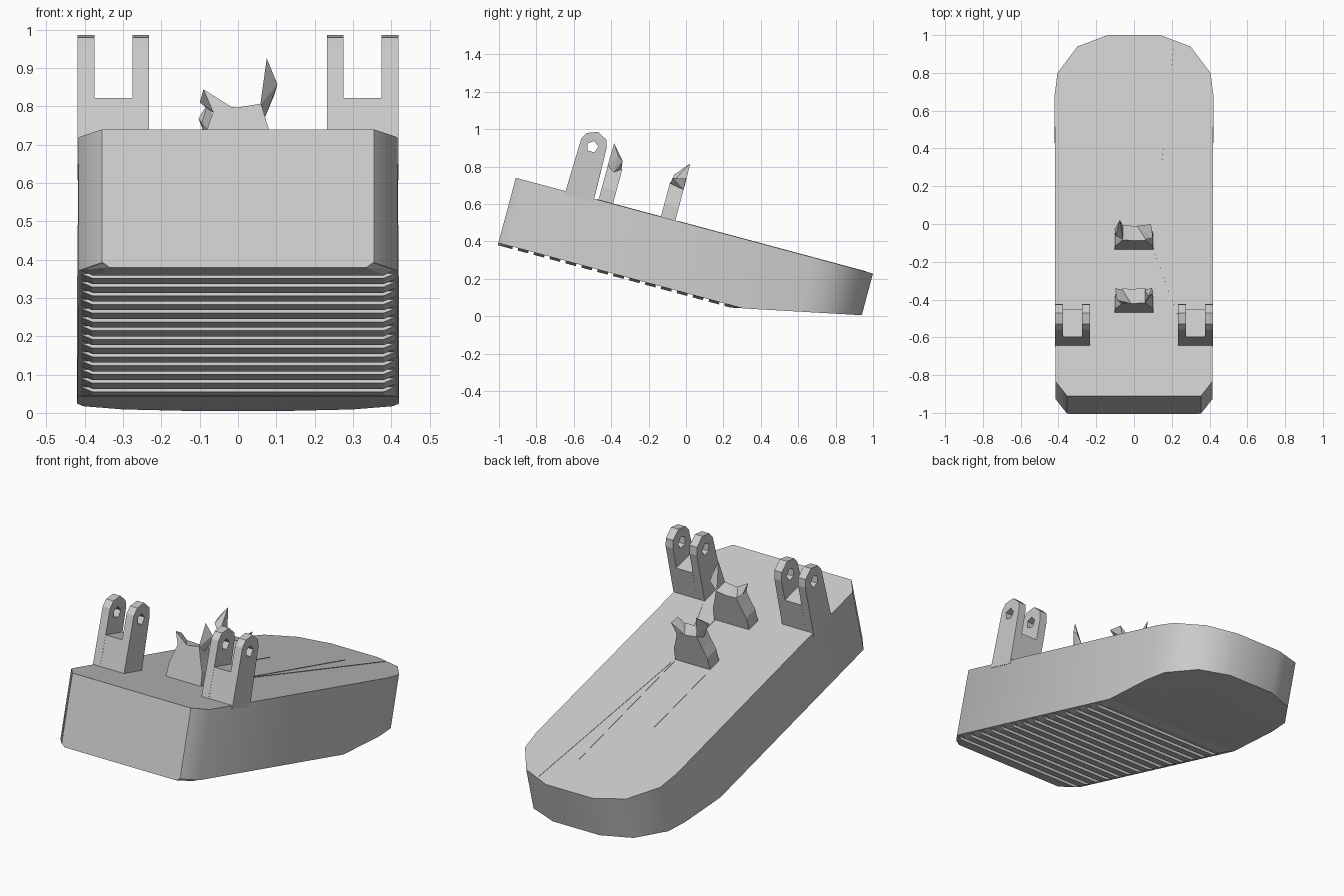
import bpy, bmesh, math
from mathutils import Matrix, Vector

cube = bpy.data.objects.get("Cube")
if cube:
    bpy.data.objects.remove(cube, do_unlink=True)

grey = bpy.data.materials.new("plain_grey")
grey.use_nodes = True
colour = (0.6, 0.6, 0.6, 1)
grey.diffuse_color = colour
grey.node_tree.nodes["Principled BSDF"].inputs["Base Color"].default_value = colour

# Local frame: x across, y back along the deck, z up from the tilted deck
TILT = Matrix.Translation((0, -0.91, 0.74)) @ Matrix.Rotation(math.radians(-15), 4, "X")


def finish(name, bm, smooth=None):
    bmesh.ops.recalc_face_normals(bm, faces=bm.faces)
    mesh = bpy.data.meshes.new(name)
    bm.to_mesh(mesh)
    bm.free()
    mesh.transform(TILT)
    mesh.materials.append(grey)
    obj = bpy.data.objects.new(name, mesh)
    bpy.context.collection.objects.link(obj)
    if smooth:
        bpy.ops.object.select_all(action="DESELECT")
        obj.select_set(True)
        bpy.context.view_layer.objects.active = obj
        bpy.ops.object.shade_smooth_by_angle(angle=math.radians(smooth))


def add_loop(bm, points):
    verts = [bm.verts.new(p) for p in points]
    return [bm.edges.new((a, b)) for a, b in zip(verts, verts[1:] + verts[:1])]


def prism(bm, loops, direction):
    """Fill one outline, with any holes, and extrude it."""
    edges = [e for points in loops for e in add_loop(bm, points)]
    if len(loops) == 1:
        filled = [bm.faces.new([e.verts[0] for e in edges])]
    else:
        made = bmesh.ops.triangle_fill(bm, use_beauty=True, edges=edges)["geom"]
        filled = [g for g in made if isinstance(g, bmesh.types.BMFace)]
    extruded = bmesh.ops.extrude_face_region(bm, geom=filled, use_keep_orig=True)["geom"]
    moved = [g for g in extruded if isinstance(g, bmesh.types.BMVert)]
    bmesh.ops.translate(bm, vec=Vector(direction), verts=moved)


def hull(bm, points):
    verts = [bm.verts.new(p) for p in points]
    bmesh.ops.convex_hull(bm, input=verts)


# Deck: chamfered front, rounded back, underside cut up towards the back
half = [(0.355, 0), (0.416, 0.08), (0.42, 1.65), (0.405, 1.77), (0.3, 1.915), (0.14, 1.977)]
outline = half + [(-x, y) for x, y in reversed(half)]
bm = bmesh.new()
prism(bm, [[(x, y, 0) for x, y in outline]], (0, 0, -0.36))
cut = bmesh.ops.bisect_plane(
    bm, geom=bm.verts[:] + bm.edges[:] + bm.faces[:],
    plane_co=(0, 1.291, -0.373), plane_no=(0, 0.203, -0.979), clear_outer=True)
bmesh.ops.edgeloop_fill(bm, edges=[g for g in cut["geom_cut"] if isinstance(g, bmesh.types.BMEdge)])
finish("deck", bm, 40)


# Underside slats with slanted ends
def slat(bm, start, end, front=(0.415, 0.38), tail=0):
    rows = [(start, front, 0), (end, (0.415, 0.38), tail)]
    points = []
    for y, (top, bottom), slope in rows:
        for s in (-1, 1):
            points += [(s * top, y + slope, -0.358), (s * bottom, y, -0.373)]
    hull(bm, points)


bm = bmesh.new()
pitch, first, gap, count = 0.088, 0.11, 0.03, 13
slat(bm, 0, first - gap, front=(0.355, 0.335))
for i in range(count):
    start = first + i * pitch
    slat(bm, start, start + pitch - gap)
slat(bm, first + count * pitch, 1.291, tail=0.065)
finish("underside_slats", bm)

# Forked brackets with pin holes
prong = [(0.275, -0.02), (0.284, 0.293), (0.305, 0.33), (0.36, 0.351),
         (0.415, 0.322), (0.428, 0.28), (0.434, -0.02)]
hole = [(0.353 + 0.032 * math.cos(a), 0.266 + 0.032 * math.sin(a))
        for a in (math.tau * k / 5 + 0.3 for k in range(5))]
floor = [(0.276, -0.02), (0.281, 0.16), (0.431, 0.16), (0.434, -0.02)]
for side, name in ((-1, "right_bracket"), (1, "left_bracket")):
    bm = bmesh.new()
    for x in (0.232, 0.375):
        prism(bm, [[(side * x, y, z) for y, z in loop] for loop in (prong, hole)],
              (side * 0.044, 0, 0))
    prism(bm, [[(side * 0.276, y, z) for y, z in floor]], (side * 0.099, 0, 0))
    finish(name, bm)

# Middle hooks: a tapered tab with a tall and a short flared ear
tab = [(-0.105, -0.01), (0.105, -0.01), (0.1, 0.07), (0.08, 0.125), (0.06, 0.192),
       (0, 0.182), (-0.06, 0.185), (-0.08, 0.125), (-0.1, 0.07)]
for name, centre, turn in (("front_hook", 0.498, 1), ("rear_hook", 0.843, -1)):
    def place(x, y, z):
        return (turn * x, centre + turn * y, z)

    bm = bmesh.new()
    prism(bm, [[place(x, -0.04, z) for x, z in tab]], (0, turn * 0.08, 0))
    tall = [(0.058, -0.04, 0.188), (0.07, 0, 0.165), (0.058, 0.035, 0.185),
            (0.075, -0.038, 0.315), (0.103, 0, 0.255), (0.095, 0.03, 0.235)]
    short = [(-0.015, -0.04, 0.182), (-0.065, -0.04, 0.17), (-0.055, 0.035, 0.18),
             (-0.09, -0.036, 0.232), (-0.1, 0.034, 0.215)]
    for ear in (tall, short):
        hull(bm, [place(*p) for p in ear])
    finish(name, bm)

# Hairline ridges along the deck
ridges = [((-0.105, 0.9), (-0.105, 1.377)), ((0.1, 0.9), (0.1, 1.74)),
          ((0.11, 0.91), (0.21, 1.94)), ((0.105, 0.8), (0.23, 0.45)), ((0.1, 0.54), (0.1, 0.77))]
for i, (a, b) in enumerate(ridges):
    bm = bmesh.new()
    hull(bm, [(x + s, y, z) for x, y in (a, b) for s in (-0.002, 0.002) for z in (-0.002, 0.002)])
    finish("deck_ridge_%d" % (i + 1), bm)
